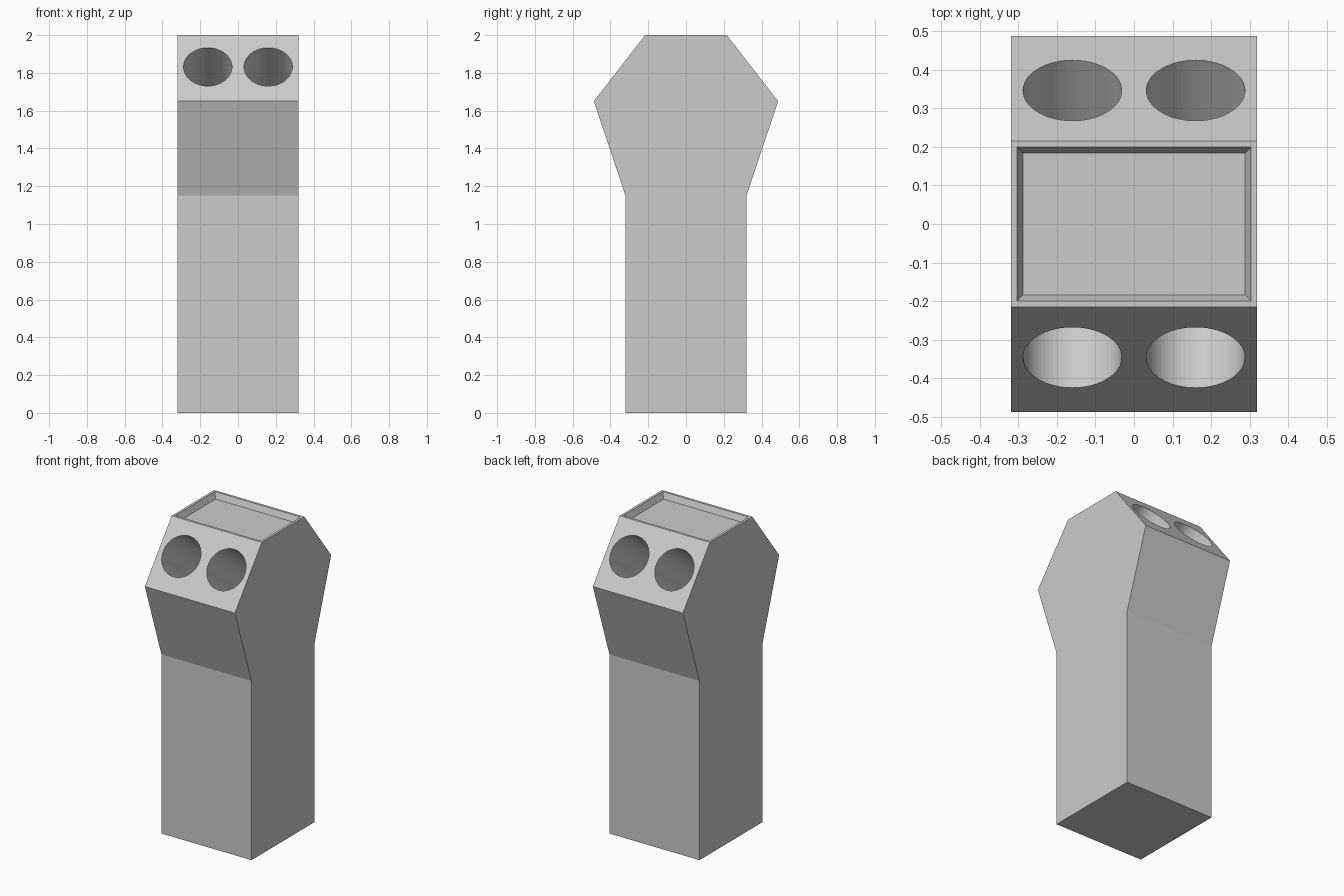
import bpy, bmesh
from mathutils import Vector

cube = bpy.data.objects.get("Cube")
if cube:
    bpy.data.objects.remove(cube, do_unlink=True)

# Single grey finish
grey = bpy.data.materials.new("plain_grey")
grey.use_nodes = True
colour = (0.6, 0.6, 0.6, 1)
grey.diffuse_color = colour
grey.node_tree.nodes["Principled BSDF"].inputs["Base Color"].default_value = colour

HALF_WIDTH = 0.32
HOLE_RADIUS, HOLE_DEPTH = 0.128, 0.44


def add_object(name, bm):
    bmesh.ops.recalc_face_normals(bm, faces=bm.faces)
    mesh = bpy.data.meshes.new(name)
    bm.to_mesh(mesh)
    bm.free()
    mesh.materials.append(grey)
    obj = bpy.data.objects.new(name, mesh)
    bpy.context.collection.objects.link(obj)
    return obj


# Body: symmetrical side profile extruded across the width
half = [(0.32, 0), (0.32, 1.15), (0.488, 1.65), (0.216, 2)]
profile = half + [(-y, z) for y, z in reversed(half)]
bm = bmesh.new()
side = bm.faces.new([bm.verts.new((-HALF_WIDTH, y, z)) for y, z in profile])
ext = bmesh.ops.extrude_face_region(bm, geom=[side])
bmesh.ops.translate(bm, vec=(2 * HALF_WIDTH, 0, 0),
                    verts=[g for g in ext["geom"] if isinstance(g, bmesh.types.BMVert)])
bmesh.ops.recalc_face_normals(bm, faces=bm.faces)

# Top tray: thin rim, then a sunken floor with sloping walls
top = max(bm.faces, key=lambda f: f.calc_center_median().z)
bmesh.ops.inset_region(bm, faces=[top], thickness=0.022)
bmesh.ops.inset_region(bm, faces=[top], thickness=0.022)
bmesh.ops.translate(bm, vec=(0, 0, -0.038), verts=top.verts)
body = add_object("bin_body", bm)

# Round openings: two bored square to each upper slope, front and back
for facing in (-1, 1):
    outward = Vector((0, facing * 0.35, 0.272)).normalized()
    for x in (-0.16, 0.16):
        bm = bmesh.new()
        bmesh.ops.create_cone(bm, cap_ends=True, segments=64, radius1=HOLE_RADIUS,
                              radius2=HOLE_RADIUS, depth=HOLE_DEPTH + 0.05)
        cutter = add_object("opening_cutter", bm)
        cutter.hide_render = True
        cutter.rotation_euler = outward.to_track_quat("Z", "Y").to_euler()
        mouth = Vector((x, facing * 0.347, 1.832))
        cutter.location = mouth - outward * (HOLE_DEPTH - 0.05) / 2
        bore = body.modifiers.new("opening", "BOOLEAN")
        bore.operation = "DIFFERENCE"
        bore.solver = "EXACT"
        bore.object = cutter
        bpy.context.view_layer.objects.active = body
        bpy.ops.object.modifier_apply(modifier=bore.name)
        bpy.data.objects.remove(cutter, do_unlink=True)
